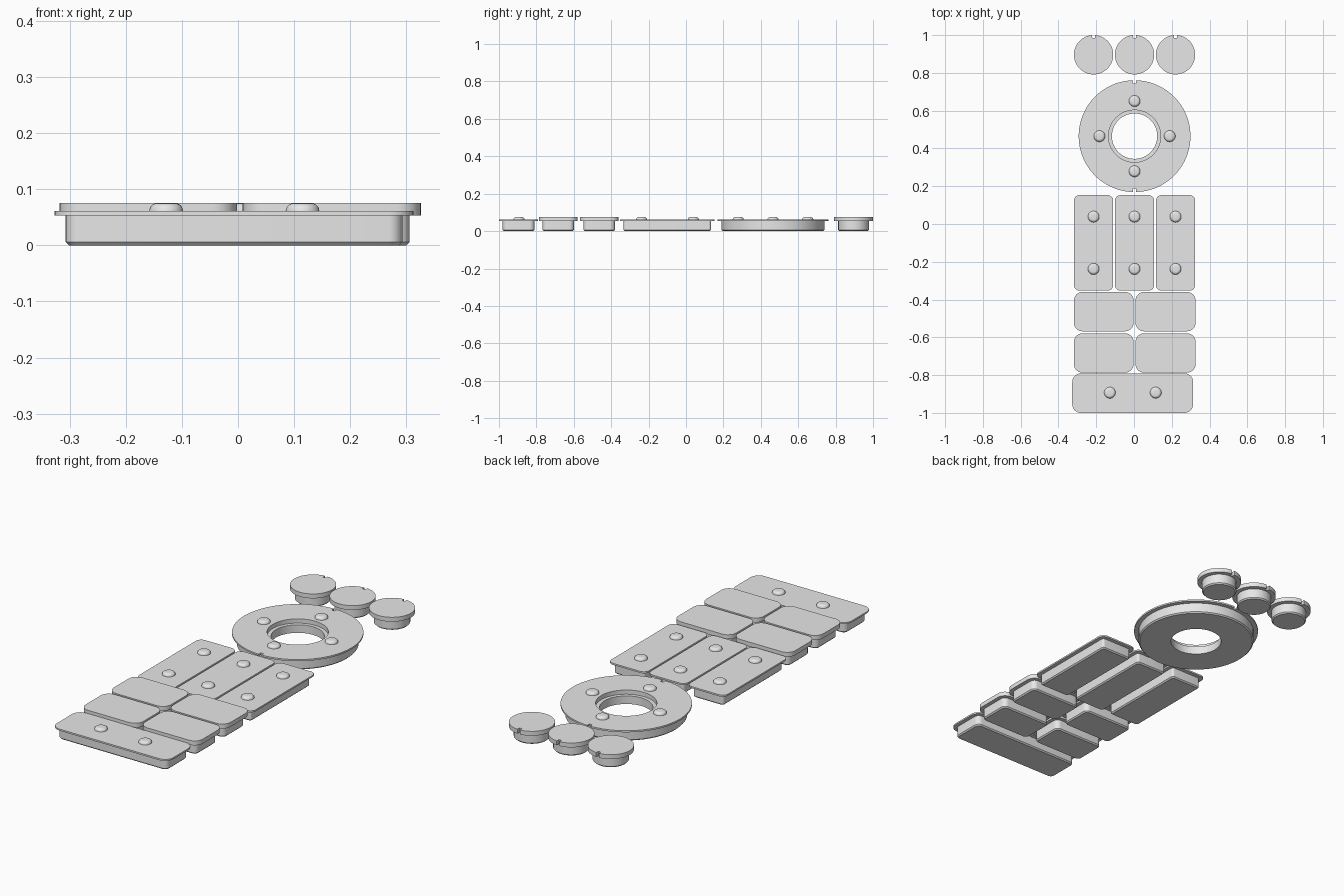
import bpy, bmesh
from math import sin, cos, pi, asin, radians

if "Cube" in bpy.data.objects:
    bpy.data.objects.remove(bpy.data.objects["Cube"])

grey = bpy.data.materials.new("light grey plastic")
grey.diffuse_color = (0.8, 0.8, 0.8, 1)
grey.use_nodes = True
grey.node_tree.nodes["Principled BSDF"].inputs["Base Color"].default_value = grey.diffuse_color

RIM, THIN, THICK = 0.053, 0.061, 0.075      # flange underside, thin and thick flange tops
COLS = (-0.214, 0.003, 0.220)               # column centres


def loft(name, loops, cap_start=True, cap_end=True, closed=False):
    """Skin a stack of equal-length loops into one solid."""
    bm = bmesh.new()
    rows = [[bm.verts.new(p) for p in lp] for lp in loops]
    pairs = list(zip(rows, rows[1:]))
    if closed:
        pairs.append((rows[-1], rows[0]))
    for a, b in pairs:
        n = len(a)
        for i in range(n):
            j = (i + 1) % n
            bm.faces.new((a[i], a[j], b[j], b[i]))
    if not closed:
        if cap_start:
            bm.faces.new(rows[0][::-1])
        if cap_end:
            bm.faces.new(rows[-1])
    bmesh.ops.remove_doubles(bm, verts=bm.verts, dist=1e-5)
    bmesh.ops.recalc_face_normals(bm, faces=bm.faces)
    me = bpy.data.meshes.new(name)
    bm.to_mesh(me)
    bm.free()
    me.materials.append(grey)
    ob = bpy.data.objects.new(name, me)
    bpy.context.collection.objects.link(ob)
    bpy.ops.object.select_all(action='DESELECT')
    ob.select_set(True)
    bpy.context.view_layer.objects.active = ob
    bpy.ops.object.shade_smooth_by_angle(angle=radians(30))
    return ob


def rounded_rect(cx, cy, w, h, r, inset, z, seg=7):
    r2 = max(r - inset, 0.012)
    hx, hy = w / 2 - inset - r2, h / 2 - inset - r2
    pts = []
    for k, (sx, sy) in enumerate(((1, 1), (-1, 1), (-1, -1), (1, -1))):
        for i in range(seg + 1):
            a = (k + i / seg) * pi / 2
            pts.append((cx + sx * hx + r2 * cos(a), cy + sy * hy + r2 * sin(a), z))
    return pts


def notched_circle(cx, cy, r, z, notches, half_angle, depth, steps):
    """Circle whose notches (at the given angles) step inward by depth."""
    pts = []
    add = lambda a, rad: pts.append((cx + rad * cos(a), cy + rad * sin(a), z))
    span = 2 * pi / len(notches)
    for c in notches:
        add(c - half_angle, r - depth)
        add(c + half_angle, r - depth)
        for i in range(steps + 1):
            add(c + half_angle + (span - 2 * half_angle) * i / steps, r)
    return pts


def dome(name, x, y):
    """Low contact bump with a rounded edge and a flat top."""
    h = THICK - THIN
    prof = [(0.030, THIN)] + [(0.016 + 0.014 * cos(t * pi / 10), THIN + h * sin(t * pi / 10))
                              for t in range(1, 6)]
    loft(name, [[(x + r * cos(2 * pi * i / 32), y + r * sin(2 * pi * i / 32), z)
                 for i in range(32)] for r, z in prof], cap_start=False)


def key(name, x0, x1, y0, y1, r, top):
    """Rectangular key: chamfered body below an overhanging flange."""
    prof = ((0.026, 0), (0.020, 0.006), (0.020, RIM), (0, RIM), (0, top))
    loft(name, [rounded_rect((x0 + x1) / 2, (y0 + y1) / 2, x1 - x0, y1 - y0, r, i, z)
                for i, z in prof])


# Wide bottom key
key("bottom_key", -0.327, 0.313, -1.0, -0.791, 0.045, THIN)
for x in (-0.128, 0.115):
    dome("bottom_key_bump", x, -0.893)

# Four medium keys, two by two
for y0, y1 in ((-0.787, -0.579), (-0.568, -0.360)):
    for x0, x1 in ((-0.318, -0.002), (0.008, 0.326)):
        key("medium_key", x0, x1, y0, y1, 0.045, THICK)

# Three long upright keys
for x in COLS:
    key("long_key", x - 0.104, x + 0.104, -0.353, 0.153, 0.030, THIN)
    for y in (0.039, -0.238):
        dome("long_key_bump", x, y)

# Ring with a stepped hole and two flange notches
cx, cy, R = 0.003, 0.465, 0.296
ha = asin(0.008 / R)
ring = ((0.269, 0, 0), (0.275, 0.006, 0), (0.275, RIM, 0), (R, RIM, 0.018), (R, THIN, 0.018),
        (0.138, THIN, 0), (0.138, 0.040, 0), (0.120, 0.040, 0), (0.120, 0, 0))
loft("navigation_ring", [notched_circle(cx, cy, r, z, (pi / 2, 3 * pi / 2), ha, d, 40)
                         for r, z, d in ring], closed=True)
for k in range(4):
    dome("ring_bump", cx + 0.186 * cos(k * pi / 2), cy + 0.186 * sin(k * pi / 2))

# Three round buttons, each with one notch at the back
R = 0.104
ha = asin(0.008 / R)
disc = ((0.076, 0, 0), (0.082, 0.006, 0), (0.082, RIM, 0), (R, RIM, 0.016), (R, THICK, 0.016))
for x in COLS:
    loft("round_button", [notched_circle(x, 0.896, r, z, (pi / 2,), ha, d, 56)
                          for r, z, d in disc])
